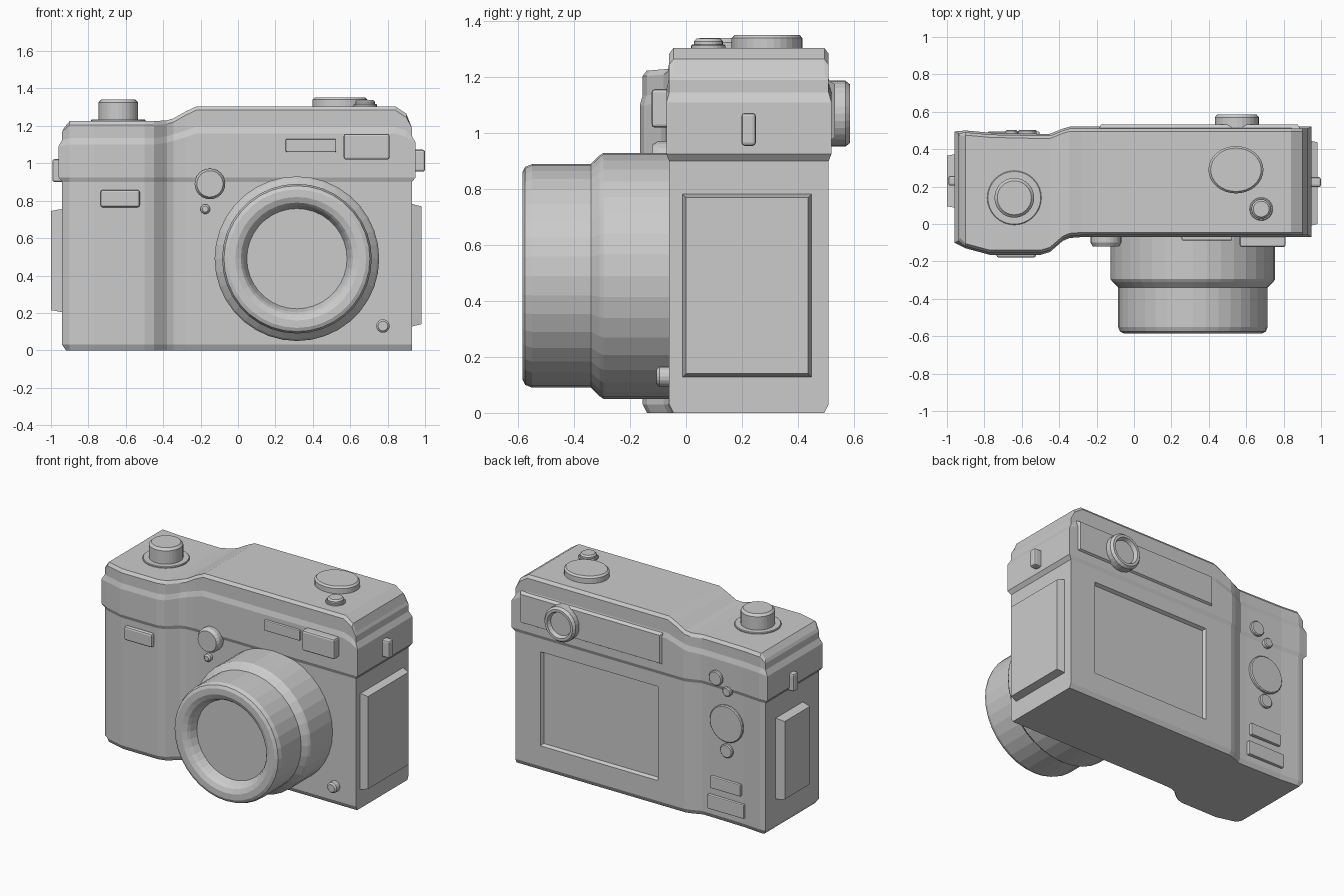
import bpy, bmesh
from mathutils import Vector, Matrix

if "Cube" in bpy.data.objects:
    bpy.data.objects.remove(bpy.data.objects["Cube"])

FRONT, BACK, UP = Vector((0, -1, 0)), Vector((0, 1, 0)), Vector((0, 0, 1))


def finish(name, bm):
    bmesh.ops.recalc_face_normals(bm, faces=bm.faces)
    me = bpy.data.meshes.new(name)
    bm.to_mesh(me)
    bm.free()
    ob = bpy.data.objects.new(name, me)
    bpy.context.collection.objects.link(ob)
    return ob


def block(name, lo, hi, bevel=0.012):
    """Box from two corners with a bevelled edge."""
    lo, hi = Vector(lo), Vector(hi)
    bm = bmesh.new()
    bmesh.ops.create_cube(bm, size=1)
    bmesh.ops.scale(bm, vec=hi - lo, verts=bm.verts)
    bmesh.ops.translate(bm, vec=(lo + hi) / 2, verts=bm.verts)
    ob = finish(name, bm)
    mod = ob.modifiers.new("bevel", "BEVEL")
    mod.width, mod.segments = bevel, 2
    return ob


def taper(name, lo, hi, axis, side, inset):
    """Box whose face on one side of an axis is inset, giving sloped edges."""
    ob = block(name, lo, hi)
    ob.modifiers.clear()
    mid = (Vector(lo) + Vector(hi)) / 2
    for v in ob.data.vertices:
        if (v.co[axis] - mid[axis]) * side > 0:
            for k in range(3):
                if k != axis:
                    v.co[k] += inset if v.co[k] < mid[k] else -inset
    return ob


def lathe(name, centre, direction, profile, segs=32, stretch=(1, 1, 1)):
    """Spin (radius, height) pairs around a direction, capping both ends."""
    bm = bmesh.new()
    rings = []
    for r, h in profile:
        ring = bmesh.ops.create_circle(bm, segments=segs, radius=r)["verts"]
        bmesh.ops.translate(bm, vec=(0, 0, h), verts=ring)
        rings.append(ring)
    for a, b in zip(rings, rings[1:]):
        for i in range(segs):
            j = (i + 1) % segs
            bm.faces.new((a[i], a[j], b[j], b[i]))
    bm.faces.new(rings[0])
    bm.faces.new(rings[-1])
    rot = UP.rotation_difference(direction).to_matrix().to_4x4()
    scale = Matrix.Diagonal((*stretch, 1))
    bm.transform(Matrix.Translation(centre) @ rot @ scale)
    return finish(name, bm)


def button(name, centre, direction, r, h, segs=24, c=0.01, stretch=(1, 1, 1)):
    """Short cylinder with chamfered rim, sunk a little into its surface."""
    return lathe(name, centre, direction,
                 [(r, -0.02), (r, h - c), (r - c, h)], segs, stretch)


# Body: yz sections lofted along x (x, front y, back y, top z, shoulder z)
stations = [
    (-0.94, -0.09, 0.485, 1.19, 1.09), (-0.90, -0.12, 0.49, 1.225, 1.10),
    (-0.77, -0.155, 0.478, 1.225, 1.10), (-0.50, -0.155, 0.472, 1.225, 1.10),
    (-0.45, -0.14, 0.472, 1.225, 1.10), (-0.38, -0.08, 0.50, 1.23, 1.11),
    (-0.345, -0.065, 0.51, 1.24, 1.12), (-0.28, -0.06, 0.51, 1.277, 1.14),
    (-0.22, -0.06, 0.51, 1.305, 1.16), (0.84, -0.06, 0.51, 1.305, 1.16),
    (0.90, -0.06, 0.51, 1.265, 1.14), (0.93, -0.06, 0.51, 1.21, 1.11),
]
bm = bmesh.new()
loops = []
for n, (x, yf, yb, top, sh) in enumerate(stations):
    end = -1 if n == 0 else 1 if n == len(stations) - 1 else 0
    # (inset, z, sideways bulge at the ends)
    side = [(0.015, 0, -0.02 if end < 0 else 0), (0, 0.03, 0), (0, 0.90, 0),
            (-0.01, 0.925, 0.02), (-0.01, sh, 0.02), (0, sh + 0.035, 0),
            (0, top - 0.02, 0), (0.015, top, -0.01)]
    front = [bm.verts.new((x + end * b, yf + d, z)) for d, z, b in side]
    back = [bm.verts.new((x + end * b, yb - d, z)) for d, z, b in side]
    loops.append(front + back[::-1])
for a, b in zip(loops, loops[1:]):
    for i in range(16):
        j = (i + 1) % 16
        bm.faces.new((a[i], a[j], b[j], b[i]))
for loop in (loops[0], loops[-1]):
    for i in range(7):
        bm.faces.new((loop[i], loop[i + 1], loop[14 - i], loop[15 - i]))
body = finish("camera_body", bm)

# Screen recess cut into the back with sloped sides
cutter = taper("screen_cutter", (-0.155, 0.488, 0.16), (0.75, 0.53, 0.82), 1, -1, 0.02)
cutter.hide_render = True
mod = body.modifiers.new("screen_recess", "BOOLEAN")
mod.operation, mod.solver, mod.object = "DIFFERENCE", "EXACT", cutter
bpy.context.view_layer.objects.active = body
bpy.ops.object.modifier_apply(modifier=mod.name)
bpy.data.objects.remove(cutter)

# Lens barrel with recessed front glass
lathe("lens_barrel", (0.315, 0, 0.49), FRONT,
      [(0.44, 0.04), (0.44, 0.295), (0.43, 0.31), (0.40, 0.34), (0.40, 0.55),
       (0.39, 0.575), (0.37, 0.585), (0.33, 0.585), (0.30, 0.572),
       (0.287, 0.555), (0.268, 0.51)], 36)

# Front fittings
block("viewfinder_window", (0.255, -0.088, 1.06), (0.525, -0.04, 1.13), 0.006)
block("flash", (0.565, -0.123, 1.02), (0.81, -0.04, 1.158))
block("grip_window", (-0.735, -0.18, 0.765), (-0.525, -0.13, 0.858))
lathe("focus_lamp", (-0.15, -0.06, 0.89), FRONT,
      [(0.082, -0.02), (0.082, 0.04), (0.07, 0.06)], 24)
button("sensor_dot", (-0.175, -0.06, 0.755), FRONT, 0.026, 0.03, 16)
button("lens_release", (0.775, -0.06, 0.13), FRONT, 0.036, 0.045, 16)

# Top controls
button("shutter_collar", (-0.64, 0.14, 1.225), UP, 0.145, 0.01, 32, 0.004)
button("shutter_button", (-0.64, 0.14, 1.225), UP, 0.106, 0.115, 32, 0.015)
button("mode_dial", (0.545, 0.29, 1.305), UP, 0.147, 0.047, 32, 0.012, (1, 0.86, 1))
button("power_collar", (0.68, 0.08, 1.305), UP, 0.062, 0.012, 24, 0.004)
button("power_button", (0.68, 0.08, 1.305), UP, 0.052, 0.034, 24)

# Back: raised ridge and eyepiece
taper("eyepiece_ridge", (-0.20, 0.49, 0.96), (0.90, 0.533, 1.20), 1, 1, 0.025)
lathe("eyepiece", (0.55, 0.5, 1.07), BACK,
      [(0.118, 0), (0.118, 0.07), (0.105, 0.086), (0.088, 0.086),
       (0.078, 0.06)], 28)

# Back controls
for name, x, z, r in (("menu_button", -0.57, 0.975, 0.05),
                      ("info_button", -0.655, 0.905, 0.032),
                      ("control_pad", -0.645, 0.68, 0.125),
                      ("play_button", -0.645, 0.495, 0.046)):
    y = 0.485 if z > 0.9 else 0.475
    button(name, (x, y, z), BACK, r, 0.018, 24, 0.006)
block("upper_key", (-0.755, 0.45, 0.215), (-0.525, 0.495, 0.295), 0.006)
block("lower_key", (-0.78, 0.45, 0.07), (-0.505, 0.495, 0.165), 0.006)

# Side doors and strap lugs
taper("right_door", (0.90, -0.02, 0.12), (0.98, 0.457, 0.79), 0, 1, 0.02)
taper("left_door", (-1.0, 0.08, 0.20), (-0.92, 0.38, 0.76), 0, -1, 0.015)
block("right_lug", (0.93, 0.198, 0.955), (1.0, 0.25, 1.073))
block("left_lug", (-0.993, 0.205, 0.90), (-0.93, 0.257, 1.022))
